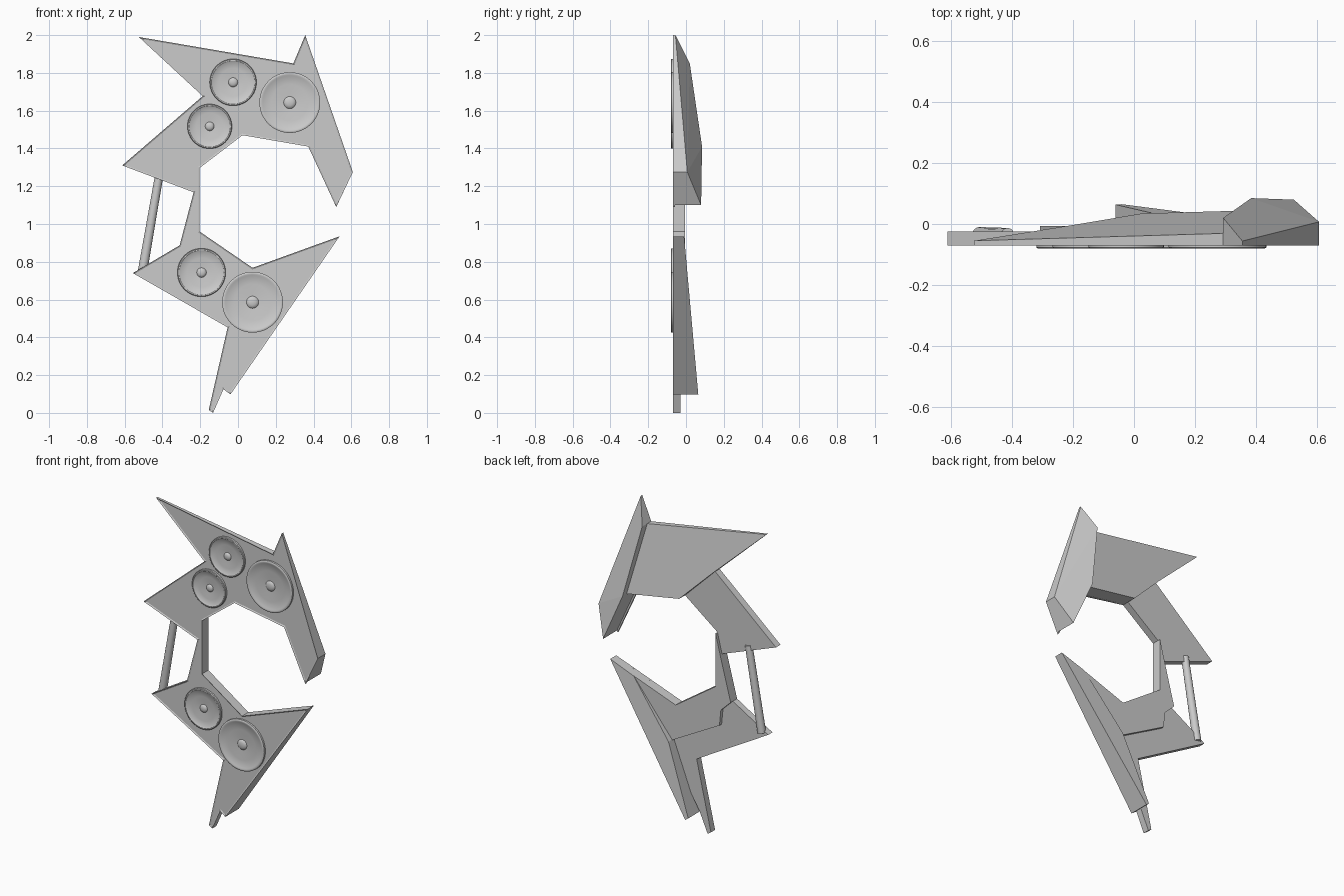
import bpy, bmesh, math
from mathutils import Vector, Matrix

if "Cube" in bpy.data.objects:
    bpy.data.objects.remove(bpy.data.objects["Cube"])


def finish(bm, name, smooth=False):
    bmesh.ops.recalc_face_normals(bm, faces=bm.faces[:])
    me = bpy.data.meshes.new(name)
    bm.to_mesh(me)
    bm.free()
    ob = bpy.data.objects.new(name, me)
    bpy.context.collection.objects.link(ob)
    if smooth:
        bpy.ops.object.select_all(action='DESELECT')
        ob.select_set(True)
        bpy.context.view_layer.objects.active = ob
        bpy.ops.object.shade_smooth_by_angle(angle=math.radians(35))
    return ob


def slab(name, pts, back, front=-0.06, rim=0.0):
    """Solid from an x-z outline; back is a function of (index, x, z)."""
    bm = bmesh.new()
    f = [bm.verts.new((x, front, z)) for x, z in pts]
    b = [bm.verts.new((x, back(i, x, z), z)) for i, (x, z) in enumerate(pts)]
    face = bm.faces.new(f)
    rear = bm.faces.new(b[::-1])
    n = len(pts)
    for i in range(n):
        j = (i + 1) % n
        bm.faces.new((f[i], b[i], b[j], f[j]))
    bmesh.ops.recalc_face_normals(bm, faces=bm.faces[:])
    if rim:
        bmesh.ops.inset_region(bm, faces=[face], thickness=rim, depth=-0.005,
                               use_even_offset=True)
    else:
        bmesh.ops.triangulate(bm, faces=[rear])
    return finish(bm, name)


# Front panel: the whole outline with a thin raised rim
outline = [(-0.525, 1.99), (0.293, 1.85), (0.356, 2.0), (0.608, 1.275),
           (0.52, 1.09), (0.372, 1.41), (0.024, 1.47), (-0.203, 1.297),
           (-0.203, 0.96), (0.077, 0.768), (0.538, 0.935), (-0.04, 0.098),
           (-0.077, 0.125), (-0.132, 0.0), (-0.155, 0.015), (-0.055, 0.453),
           (-0.557, 0.74), (-0.309, 0.887), (-0.235, 1.168), (-0.613, 1.31),
           (-0.187, 1.677)]
slab("front_panel", outline, lambda i, x, z: -0.058, front=-0.07, rim=0.008)

# Upper wing, its back slopes thicker towards the bottom
slab("upper_wing", [(-0.525, 1.99), (0.293, 1.85), (0.385, 1.41),
                    (0.024, 1.47), (-0.187, 1.677)],
     lambda i, x, z: -0.055 - 0.172 * (z - 1.99))

# Curved right arm, faceted back
arm_back = [0.02, -0.056, 0.007, 0.08, 0.085]
slab("right_arm", [(0.293, 1.85), (0.356, 2.0), (0.608, 1.275),
                   (0.525, 1.1), (0.385, 1.41)], lambda i, x, z: arm_back[i])

# Left prong, flat plate
slab("left_prong", [(-0.187, 1.677), (-0.613, 1.31), (-0.235, 1.168),
                    (-0.203, 1.297), (0.024, 1.47)], lambda i, x, z: -0.025)

# Middle bracket joining upper and lower halves
slab("middle_bracket", [(-0.203, 1.297), (-0.203, 0.96), (0.077, 0.768),
                        (0.37, 0.874), (0.1, 0.54), (-0.23, 0.72),
                        (-0.24, 0.82), (-0.309, 0.887), (-0.235, 1.168)],
     lambda i, x, z: -0.006)

# Lower plate with the foot spike
slab("lower_plate", [(-0.557, 0.74), (-0.309, 0.887), (0.1, 0.6),
                     (0.1, 0.42), (-0.077, 0.125), (-0.132, 0.0),
                     (-0.155, 0.015), (-0.055, 0.453)],
     lambda i, x, z: -0.028)

# Lower blade, thickens towards its bottom end
slab("lower_blade", [(0.538, 0.935), (-0.04, 0.098), (-0.06, 0.113),
                     (0.105, 0.54), (0.37, 0.874)],
     lambda i, x, z: -0.01 + 0.075 * (0.935 - z) / 0.837)

# Slanted strut between prong and lower plate
a, b = Vector((-0.415, -0.035, 1.27)), Vector((-0.507, -0.035, 0.74))
bm = bmesh.new()
bmesh.ops.create_cone(bm, cap_ends=True, segments=16, radius1=0.025,
                      radius2=0.022, depth=(a - b).length)
rot = (a - b).to_track_quat('Z', 'Y').to_matrix().to_4x4()
bmesh.ops.transform(bm, matrix=Matrix.Translation((a + b) / 2) @ rot,
                    verts=bm.verts[:])
finish(bm, "strut", smooth=True)


# Speakers: lathed rim, dish and centre dome
def speaker(name, cx, cz, r):
    prof = [(1, -0.062), (1, -0.077), (0.97, -0.08), (0.92, -0.08),
            (0.88, -0.076), (0.6, -0.0715), (0.2, -0.067), (0.17, -0.073),
            (0.1, -0.077), (0, -0.0785)]
    bm = bmesh.new()
    vs = [bm.verts.new((cx + r * k, y, cz)) for k, y in prof]
    es = [bm.edges.new(p) for p in zip(vs, vs[1:])]
    bmesh.ops.spin(bm, geom=vs + es, cent=(cx, 0, cz), axis=(0, 1, 0),
                   angle=2 * math.pi, steps=48)
    bmesh.ops.remove_doubles(bm, verts=bm.verts[:], dist=1e-5)
    ob = finish(bm, name, smooth=True)
    # open lathe: make sure the dish faces the front
    if sum(p.normal.y * p.area for p in ob.data.polygons) > 0:
        ob.data.flip_normals()


for i, s in enumerate([(-0.026, 1.75, 0.124), (0.274, 1.643, 0.161),
                       (-0.15, 1.517, 0.118), (-0.193, 0.743, 0.128),
                       (0.077, 0.586, 0.161)]):
    speaker("speaker_%d" % (i + 1), *s)
